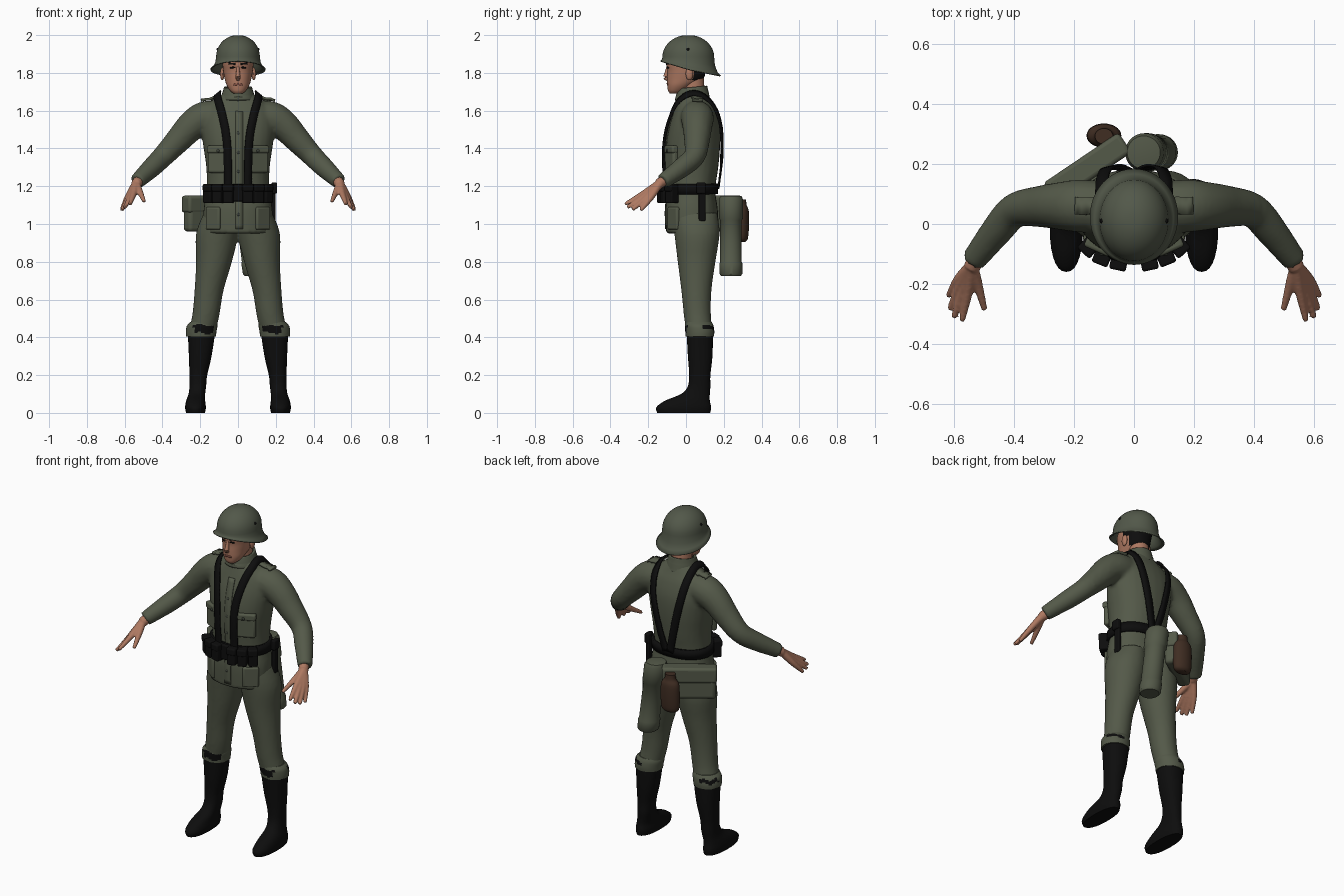
import bpy, bmesh, math
from mathutils import Vector, Matrix
from mathutils.bvhtree import BVHTree

if "Cube" in bpy.data.objects:
    bpy.data.objects.remove(bpy.data.objects["Cube"])


def material(name, col):
    m = bpy.data.materials.new(name)
    m.diffuse_color = (*col, 1)
    m.use_nodes = True
    m.node_tree.nodes["Principled BSDF"].inputs["Base Color"].default_value = m.diffuse_color
    return m


CLOTH = material("field_green", (0.088, 0.1, 0.066))
STEEL = material("helmet_green", (0.085, 0.098, 0.068))
BLACK = material("black_leather", (0.004, 0.004, 0.004))
SKIN = material("skin", (0.42, 0.19, 0.12))
BROWN = material("brown_felt", (0.05, 0.026, 0.016))
LIPS = material("lips", (0.24, 0.085, 0.06))
BUTTON = material("button_grey", (0.045, 0.052, 0.04))


def catmull(rows, n):
    """Smoothly resample rows of numbers."""
    out = []
    for i in range(len(rows) - 1):
        p0, p1 = rows[max(i - 1, 0)], rows[i]
        p2, p3 = rows[i + 1], rows[min(i + 2, len(rows) - 1)]
        for k in range(n):
            t = k / n
            out.append([0.5 * (2 * b + (c - a) * t + (2 * a - 5 * b + 4 * c - d) * t * t
                               + (3 * b - a - 3 * c + d) * t ** 3)
                        for a, b, c, d in zip(p0, p1, p2, p3)])
    return out + [list(rows[-1])]


def skin_rings(bm, rings, caps=True):
    vs = [[bm.verts.new(p) for p in r] for r in rings]
    n = len(vs[0])
    for a, b in zip(vs, vs[1:]):
        for i in range(n):
            bm.faces.new((a[i], a[(i + 1) % n], b[(i + 1) % n], b[i]))
    if caps:
        bm.faces.new(vs[0][::-1])
        bm.faces.new(vs[-1])


def loft(bm, rows, side=1, seg=28, e=2.0, n=4, caps=True):
    """Stack of level ovals: z, centre x, centre y, radius x, radius y."""
    rings = []
    for z, cx, cy, rx, ry in catmull(rows, n):
        ring = []
        for i in range(seg):
            c, s = math.cos(math.tau * i / seg), math.sin(math.tau * i / seg)
            ring.append((side * (cx + rx * math.copysign(abs(c) ** (2 / e), c)),
                         cy + ry * math.copysign(abs(s) ** (2 / e), s), z))
        rings.append(ring)
    skin_rings(bm, rings, caps)


def tube(bm, rows, side=1, seg=16, n=4):
    """Round limb along a path: x, y, z, radius."""
    pts = catmull(rows, n)
    cen = [Vector((side * p[0], p[1], p[2])) for p in pts]
    rings = []
    for i, c in enumerate(cen):
        q = (cen[min(i + 1, len(cen) - 1)] - cen[max(i - 1, 0)]).to_track_quat('Z', 'Y')
        rings.append([c + q @ Vector((math.cos(math.tau * k / seg), math.sin(math.tau * k / seg), 0))
                      * pts[i][3] for k in range(seg)])
    skin_rings(bm, rings)


def finish(bm, name, *mats, remesh=0, solid=0, bevel=0):
    bmesh.ops.recalc_face_normals(bm, faces=bm.faces)
    me = bpy.data.meshes.new(name)
    bm.to_mesh(me)
    bm.free()
    ob = bpy.data.objects.new(name, me)
    bpy.context.collection.objects.link(ob)
    for m in mats:
        me.materials.append(m)
    if remesh:
        r = ob.modifiers.new("blend", 'REMESH')
        r.mode, r.voxel_size, r.use_smooth_shade = 'VOXEL', remesh, True
        ob.modifiers.new("soften", 'SMOOTH').iterations = 3
    if solid:
        s = ob.modifiers.new("thickness", 'SOLIDIFY')
        s.thickness, s.offset = solid, 0
    if bevel:
        b = ob.modifiers.new("round", 'BEVEL')
        b.width, b.segments = bevel, 3
    return ob


def box(name, loc, size, mat, rotz=0, bevel=0.008):
    bm = bmesh.new()
    bmesh.ops.create_cube(bm, size=1, matrix=Matrix.Translation(loc)
                          @ Matrix.Rotation(math.radians(rotz), 4, 'Z') @ Matrix.Diagonal((*size, 1)))
    return finish(bm, name, mat, bevel=bevel)


def ball(name, loc, size, mat):
    bm = bmesh.new()
    bmesh.ops.create_uvsphere(bm, u_segments=14, v_segments=8, radius=1,
                              matrix=Matrix.Translation(loc) @ Matrix.Diagonal((*size, 1)))
    return finish(bm, name, mat)


def surface(ob):
    bpy.context.view_layer.update()
    return BVHTree.FromObject(ob, bpy.context.evaluated_depsgraph_get())


def ribbon(name, tree, pts, width, mat, off=0.008, thick=0.008, n=6):
    """Flat band that follows a surface."""
    hits = [tree.find_nearest(Vector(p))[:2] for p in catmull(pts, n)]
    bm, rows = bmesh.new(), []
    for i, (p, nor) in enumerate(hits):
        t = hits[min(i + 1, len(hits) - 1)][0] - hits[max(i - 1, 0)][0]
        w = t.cross(nor).normalized() * width / 2
        rows.append([bm.verts.new(p + nor * off + w), bm.verts.new(p + nor * off - w)])
    for a, b in zip(rows, rows[1:]):
        bm.faces.new((a[0], a[1], b[1], b[0]))
    return finish(bm, name, mat, solid=thick)


SIDES = ((1, "left"), (-1, "right"))

# Tunic: torso and sleeves blended together
bm = bmesh.new()
loft(bm, [(0.95, 0, 0.035, 0.185, 0.14), (1.08, 0, 0.03, 0.182, 0.138), (1.18, 0, 0.03, 0.166, 0.125),
          (1.3, 0, 0.033, 0.168, 0.138), (1.42, 0, 0.038, 0.185, 0.143), (1.52, 0, 0.045, 0.195, 0.133),
          (1.6, 0, 0.047, 0.18, 0.11), (1.65, 0, 0.043, 0.13, 0.09), (1.7, 0, 0.04, 0.07, 0.07)], e=2.2)
for s, _ in SIDES:
    tube(bm, [(0.1, 0.055, 1.57, 0.085), (0.18, 0.06, 1.56, 0.088), (0.245, 0.06, 1.52, 0.08),
              (0.315, 0.058, 1.445, 0.069), (0.395, 0.045, 1.36, 0.058), (0.455, -0.02, 1.3, 0.053),
              (0.535, -0.123, 1.225, 0.041)], s)
tunic = surface(finish(bm, "tunic", CLOTH, remesh=0.011))

# Trousers
bm = bmesh.new()
for s, _ in SIDES:
    loft(bm, [(0.42, 0.192, 0.072, 0.072, 0.07), (0.52, 0.17, 0.06, 0.072, 0.072),
              (0.65, 0.153, 0.055, 0.077, 0.08), (0.8, 0.127, 0.056, 0.095, 0.1),
              (0.95, 0.11, 0.058, 0.112, 0.12), (1.06, 0.09, 0.045, 0.09, 0.12)], s)
finish(bm, "trousers", CLOTH, remesh=0.011)

for s, lr in SIDES:
    # Bloused cuffs with dark boot leather breaking through
    bm = bmesh.new()
    loft(bm, [(0.405, 0.196, 0.073, 0.079, 0.075), (0.43, 0.195, 0.073, 0.081, 0.077),
              (0.46, 0.19, 0.07, 0.081, 0.076), (0.48, 0.183, 0.067, 0.07, 0.07)], s)
    for f in bm.faces:
        c = f.calc_center_median()
        x, y = s * c.x - 0.19, c.y - 0.07
        wob = 0.006 * math.sin(70 * c.x + 50 * c.y)
        inner_front = y < -0.045 and -0.07 < x < 0.045
        outer_back = y > 0.01 and x > 0.0
        if (inner_front and 0.422 < c.z + wob < 0.465) or (outer_back and 0.436 < c.z + wob < 0.458):
            f.material_index = 1
    finish(bm, lr + "_cuff", CLOTH, BLACK)
    # Boots
    bm = bmesh.new()
    loft(bm, [(0, 0.225, -0.012, 0.05, 0.14), (0.03, 0.225, -0.012, 0.055, 0.145),
              (0.065, 0.224, 0.008, 0.05, 0.118), (0.1, 0.218, 0.05, 0.044, 0.076),
              (0.14, 0.213, 0.069, 0.044, 0.06), (0.2, 0.21, 0.073, 0.047, 0.056),
              (0.3, 0.2, 0.075, 0.06, 0.065), (0.43, 0.193, 0.073, 0.073, 0.07)], s, e=2.3)
    finish(bm, lr + "_boot", BLACK)
    # Hands: every finger runs from the wrist so the palm fills in
    bm = bmesh.new()
    tube(bm, [(0.515, -0.1, 1.24, 0.028), (0.54, -0.145, 1.212, 0.028)], s)
    for k, t in [((0.551, -0.222, 1.163), (0.572, -0.322, 1.105)), ((0.565, -0.215, 1.152), (0.599, -0.31, 1.088)),
                 ((0.577, -0.202, 1.145), (0.612, -0.283, 1.077)), ((0.585, -0.186, 1.14), (0.617, -0.24, 1.073)),
                 ((0.52, -0.2, 1.172), (0.497, -0.285, 1.12))]:
        tube(bm, [(0.54, -0.14, 1.215, 0.022), (*k, 0.017), (*t, 0.01)], s, seg=10)
    finish(bm, lr + "_hand", SKIN, remesh=0.0055)
    # Shoulder boards and braces
    ribbon(lr + "_shoulder_board", tunic, [(s * 0.12, 0.06, 1.7), (s * 0.2, 0.06, 1.67)], 0.058, CLOTH, 0.009, 0.012)
    ribbon(lr + "_brace", tunic, [(s * 0.058, -0.13, 1.18), (s * 0.06, -0.13, 1.42), (s * 0.083, -0.09, 1.57),
           (s * 0.112, -0.01, 1.68), (s * 0.115, 0.06, 1.7), (s * 0.108, 0.14, 1.64), (s * 0.09, 0.2, 1.5),
           (s * 0.055, 0.2, 1.35), (s * 0.014, 0.18, 1.19)], 0.042, BLACK, 0.018)
    # Chest pockets with flaps, skirt pocket flaps
    box(lr + "_chest_pocket", (s * 0.105, -0.077, 1.33), (0.115, 0.032, 0.12), CLOTH, s * 24, 0.012)
    box(lr + "_pocket_flap", (s * 0.105, -0.081, 1.395), (0.122, 0.036, 0.04), CLOTH, s * 24, 0.01)
    ball(lr + "_pocket_button", (s * 0.105, -0.1, 1.388), (0.009, 0.006, 0.009), BUTTON)
    box(lr + "_skirt_pocket", (s * 0.13, -0.065, 1.03), (0.09, 0.026, 0.12), CLOTH, s * 36, 0.01)
    # Ammunition pouches
    for i, (x, y, a) in enumerate([(0.05, -0.122, 12), (0.105, -0.105, 22), (0.15, -0.073, 42)]):
        box(f"{lr}_pouch_{i}", (s * x, y, 1.16), (0.052, 0.055, 0.1), BLACK, s * a)
        box(f"{lr}_pouch_lid_{i}", (s * x, y - 0.003, 1.192), (0.056, 0.058, 0.04), BLACK, s * a)
    ball(lr + "_ear", (s * 0.083, 0.018, 1.795), (0.012, 0.02, 0.034), SKIN)
    ball(lr + "_helmet_rivet", (s * 0.108, 0.01, 1.925), (0.006, 0.008, 0.008), BLACK)

# Belt and buckle
ribbon("belt", tunic, [(0.2 * math.sin(a * math.pi / 8), 0.03 - 0.16 * math.cos(a * math.pi / 8), 1.185)
                       for a in range(17)], 0.055, BLACK, 0.008, 0.014, n=3)
box("belt_buckle", (0, -0.112, 1.165), (0.06, 0.03, 0.09), BLACK)
# Bayonet frog on the left hip
box("bayonet_frog", (0.187, 0.085, 1.11), (0.022, 0.036, 0.19), BLACK, 0, 0.006)
box("bayonet_grip", (0.192, 0.08, 1.19), (0.03, 0.05, 0.06), BLACK, 0, 0.008)
# Tunic buttons and front seam
for i, z in enumerate((1.5, 1.38, 1.27, 1.05)):
    p, nrm = tunic.find_nearest(Vector((0, -0.2, z)))[:2]
    ball(f"tunic_button_{i}", p, (0.01, 0.007, 0.01), BUTTON)
ribbon("front_placket", tunic, [(0.012, -0.2, z) for z in (0.965, 1.2, 1.4, 1.64)], 0.04, CLOTH, 0.002, 0.004)

# Collar
bm = bmesh.new()
loft(bm, [(1.655, 0, 0.036, 0.09, 0.088), (1.69, 0, 0.033, 0.078, 0.08), (1.722, 0, 0.035, 0.068, 0.071)], caps=False)
for v in bm.verts:
    if v.co.z > 1.68:
        v.co.z += 0.12 * (v.co.y - 0.03)
finish(bm, "collar", CLOTH, solid=0.012)
ball("collar_button", (0, -0.052, 1.66), (0.009, 0.006, 0.009), BUTTON)

# Neck and head, hair coloured by position
bm = bmesh.new()
loft(bm, [(1.62, 0, 0.045, 0.058, 0.058), (1.8, 0, 0.035, 0.055, 0.058)])
finish(bm, "neck", SKIN)
bm = bmesh.new()
loft(bm, [(1.692, 0, -0.06, 0.026, 0.026), (1.706, 0, -0.05, 0.042, 0.045), (1.735, 0, -0.03, 0.06, 0.069),
          (1.77, 0, -0.004, 0.071, 0.096), (1.81, 0, 0.002, 0.078, 0.101), (1.86, 0, 0.004, 0.082, 0.108),
          (1.92, 0, 0.01, 0.07, 0.09)], e=2.15, n=5, seg=32)
for f in bm.faces:
    c = f.calc_center_median()
    if c.y > 0.04 and c.z > 1.74 or (c.y > 0.005 and c.z > 1.82):
        f.material_index = 1
face = surface(finish(bm, "head", SKIN, BLACK))
bm = bmesh.new()
tube(bm, [(0, -0.094, 1.84, 0.007), (0, -0.103, 1.8, 0.01), (0, -0.107, 1.776, 0.013), (0, -0.094, 1.764, 0.008)])
finish(bm, "nose", SKIN)
for s, lr in SIDES:
    ribbon(lr + "_eyebrow", face, [(s * 0.014, -0.12, 1.845), (s * 0.056, -0.1, 1.85)], 0.009, BLACK, 0.002, 0.003)
    ribbon(lr + "_eye", face, [(s * 0.02, -0.12, 1.826), (s * 0.047, -0.1, 1.826)], 0.008, BLACK, 0.001, 0.003)
ribbon("mouth", face, [(-0.024, -0.1, 1.737), (0, -0.12, 1.739), (0.024, -0.1, 1.737)], 0.01, LIPS, 0.001, 0.003)

# Helmet: dome flaring to a rim that dips at the sides and back
bm, rings, SEG = bmesh.new(), [], 48
angles = [math.tau * i / SEG for i in range(SEG)]
rim = lambda a: 1.815 + (0.032 if math.sin(a) > 0 else 0.046) * -math.sin(a)
for k in range(1, 10):
    t = k / 9 * math.pi / 2
    rings.append([(0.113 * math.sin(t) * math.cos(a), 0.012 + 0.134 * math.sin(t) * math.sin(a),
                   1.885 + 0.113 * math.cos(t)) for a in angles])
for f, g in ((0.12, 0.45), (0.5, 0.8), (1, 1)):
    rings.append([((0.113 + 0.032 * f) * math.cos(a), 0.012 + 0.012 * f + (0.134 + 0.024 * f) * math.sin(a),
                   1.885 + (rim(a) - 1.885) * g) for a in angles])
skin_rings(bm, rings, caps=False)
bmesh.ops.holes_fill(bm, edges=[e for e in bm.edges if e.is_boundary and e.verts[0].co.z > 1.95])
finish(bm, "helmet", STEEL, solid=0.006)

# Bread bag slung behind the right hip
box("bread_bag", (-0.155, 0.185, 1.045), (0.29, 0.07, 0.17), CLOTH, 34, 0.02)
box("bread_bag_flap", (-0.155, 0.187, 1.105), (0.302, 0.08, 0.09), CLOTH, 34, 0.014)
# Felt covered flask
bm = bmesh.new()
loft(bm, [(0.905, -0.1, 0.292, 0.035, 0.022), (0.925, -0.1, 0.292, 0.054, 0.036), (1.0, -0.1, 0.294, 0.058, 0.04),
          (1.07, -0.1, 0.294, 0.054, 0.038), (1.1, -0.1, 0.293, 0.034, 0.028), (1.13, -0.1, 0.292, 0.03, 0.026)])
finish(bm, "flask", BROWN)
# Ribbed canister hanging at a slant, with lid
bm = bmesh.new()
axis = lambda z: (0.032 + (1.15 - z) * 0.13, 0.238)
loft(bm, [(z, *axis(z), r, r) for z, r in ((0.725, 0.052), (0.735, 0.06), (0.79, 0.061), (0.8, 0.057), (0.9, 0.057),
          (1.02, 0.057), (1.03, 0.064), (1.13, 0.064), (1.148, 0.055), (1.152, 0.03))], n=1, seg=32)
finish(bm, "canister", CLOTH)

bpy.ops.object.select_all(action='SELECT')
bpy.context.view_layer.objects.active = bpy.data.objects["tunic"]
bpy.ops.object.shade_smooth_by_angle(angle=math.radians(40))
